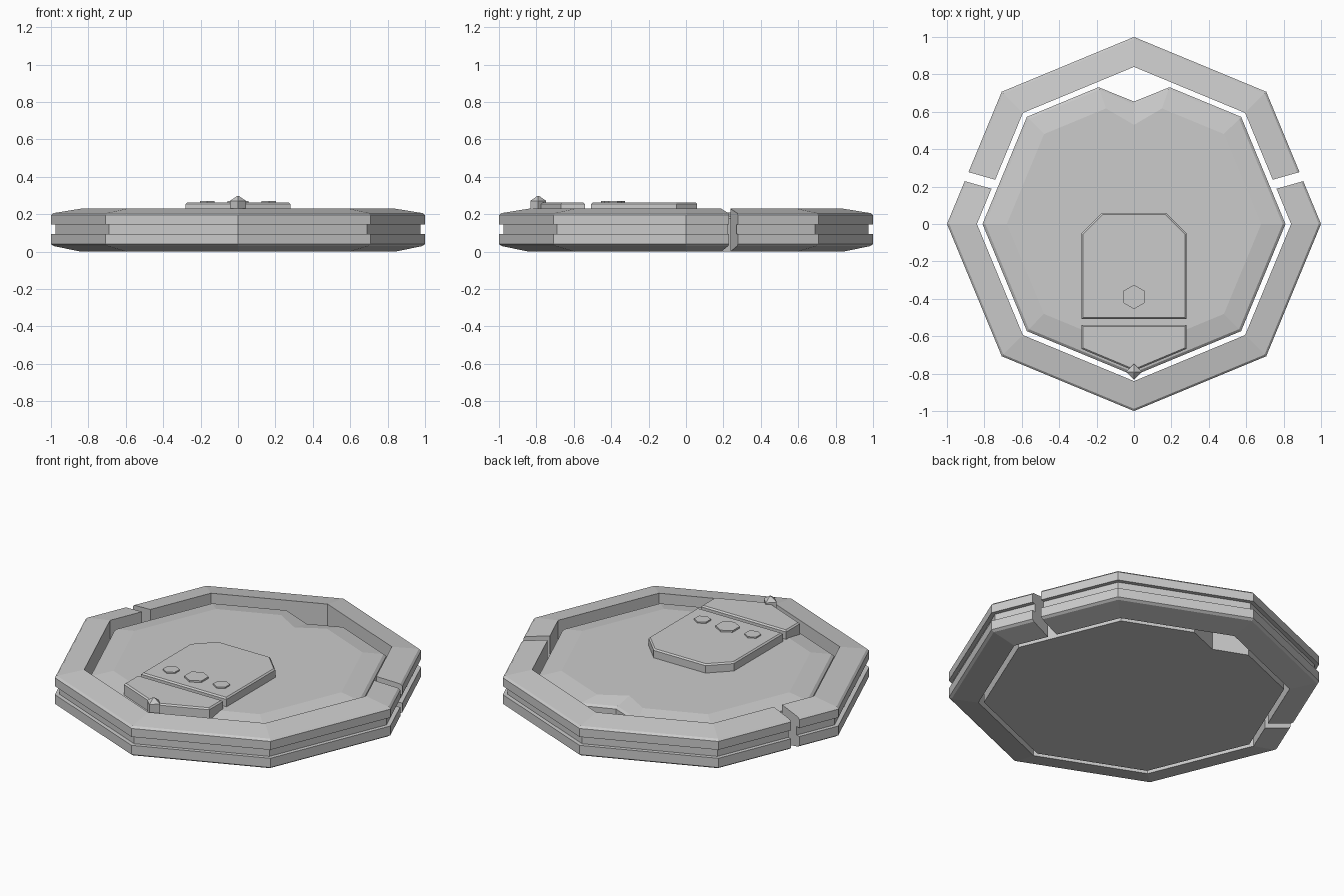
import bpy, bmesh
from math import sin, cos, pi, radians

if "Cube" in bpy.data.objects:
    bpy.data.objects.remove(bpy.data.objects["Cube"])


def make_object(name, bm):
    bmesh.ops.recalc_face_normals(bm, faces=bm.faces)
    mesh = bpy.data.meshes.new(name)
    bm.to_mesh(mesh)
    bm.free()
    ob = bpy.data.objects.new(name, mesh)
    bpy.context.collection.objects.link(ob)
    return ob


def loft(name, loops, closed=False):
    """Bridge equal-length point loops; cap the ends unless closed."""
    bm = bmesh.new()
    rows = [[bm.verts.new(p) for p in loop] for loop in loops]
    n = len(rows[0])
    pairs = list(zip(rows, rows[1:]))
    if closed:
        pairs.append((rows[-1], rows[0]))
    for a, b in pairs:
        for i in range(n):
            j = (i + 1) % n
            bm.faces.new((a[i], a[j], b[j], b[i]))
    if not closed:
        bm.faces.new(rows[0])
        bm.faces.new(rows[-1])
    return make_object(name, bm)


def ngon(r, z, n=8, cx=0, cy=0, turn=0):
    return [(cx + r * cos(turn + 2 * pi * i / n),
             cy + r * sin(turn + 2 * pi * i / n), z) for i in range(n)]


def panel(name, outline, z0, z1, bevel):
    """Extruded outline with a small chamfer round its top edge."""
    bm = bmesh.new()
    face = bm.faces.new([bm.verts.new((x, y, z0)) for x, y in outline])
    ext = bmesh.ops.extrude_face_region(bm, geom=[face])['geom']
    top = [v for v in ext if isinstance(v, bmesh.types.BMVert)]
    bmesh.ops.translate(bm, verts=top, vec=(0, 0, z1 - z0))
    edges = [e for e in bm.edges if all(v in top for v in e.verts)]
    bmesh.ops.bevel(bm, geom=edges, offset=bevel, segments=1, affect='EDGES')
    return make_object(name, bm)


# Outer ring: grooved, chamfered octagonal section
section = [(0.84, 0), (0.985, 0.03), (1, 0.04), (1, 0.095), (0.975, 0.095),
           (0.975, 0.145), (1, 0.145), (1, 0.195), (0.988, 0.206), (0.84, 0.23)]
ring = loft("outer_ring", [ngon(r, z) for r, z in section], closed=True)

# Two slots that split the ring into a front and a back part
for side, angle in (("right", radians(15.8)), ("left", pi - radians(15.8))):
    bm = bmesh.new()
    bmesh.ops.create_cube(bm, size=1)
    bmesh.ops.scale(bm, vec=(0.5, 0.052, 0.6), verts=bm.verts)
    cutter = make_object("slot_cutter_" + side, bm)
    cutter.location = (0.88 * cos(angle), 0.88 * sin(angle), 0.1)
    cutter.rotation_euler.z = angle
    cutter.hide_render = True
    cutter.hide_set(True)
    cut = ring.modifiers.new("slot_" + side, 'BOOLEAN')
    cut.object = cutter
    cut.operation = 'DIFFERENCE'
    cut.solver = 'EXACT'


# Inner plate: octagon with a V notch at the back and a shallow raised middle
def notched(r, z, half, depth):
    k = r * cos(pi / 4)
    slope = (r - k) / k
    right = [(half, r - half * slope), (k, k), (r, 0), (k, -k)]
    left = [(-x, y) for x, y in reversed(right)]
    pts = [(0, depth)] + right + [(0, -r)] + left
    return [(x, y, z) for x, y in pts]


loft("inner_plate", [notched(0.81, 0.0, 0.19, 0.655),
                     notched(0.81, 0.178, 0.19, 0.655),
                     notched(0.795, 0.19, 0.185, 0.64),
                     notched(0.68, 0.21, 0.15, 0.53)])

# Raised platform and the pointed console in front of it
panel("platform", [(-0.28, -0.508), (0.28, -0.508), (0.28, -0.05), (0.17, 0.06),
                   (-0.17, 0.06), (-0.28, -0.05)], 0.19, 0.262, 0.008)
panel("front_console", [(-0.28, -0.54), (-0.28, -0.668), (0, -0.785),
                        (0.28, -0.668), (0.28, -0.54)], 0.18, 0.262, 0.008)

# Hexagonal buttons
for name, x, r, z in (("left_button", -0.165, 0.045, 0.27),
                      ("middle_button", 0, 0.065, 0.272),
                      ("right_button", 0.165, 0.045, 0.27)):
    loft(name, [ngon(r, h, 6, x, -0.39, pi / 6) for h in (0.255, z)])

# Pointed marker at the front tip
loft("front_marker", [ngon(r, z, 4, 0, -0.79) for r, z in
                      ((0.042, 0.17), (0.042, 0.272), (0.006, 0.297))])
